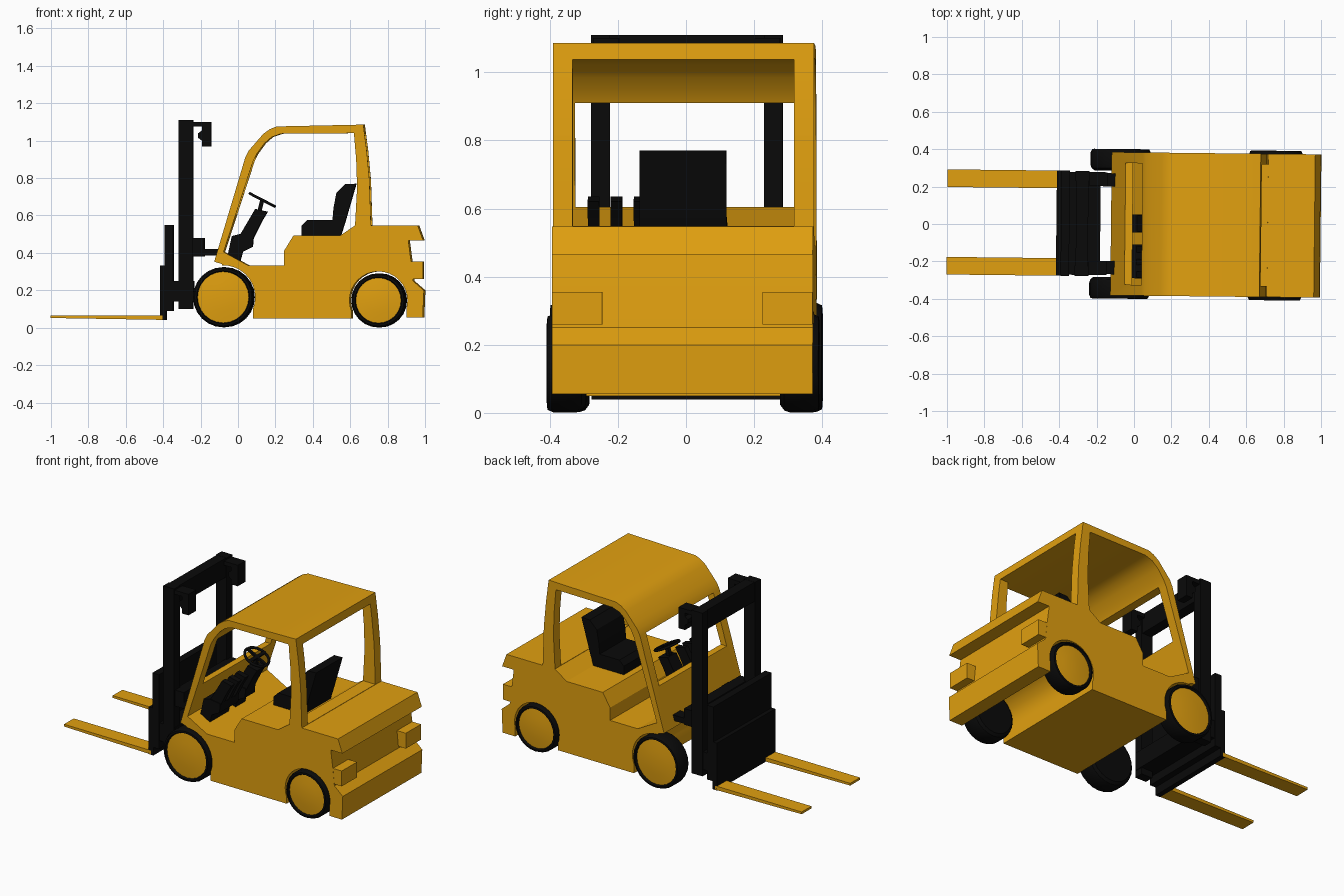
import bpy, bmesh, math
from mathutils import Matrix, Vector

if "Cube" in bpy.data.objects:
    bpy.data.objects.remove(bpy.data.objects["Cube"])


def material(name, rgb):
    m = bpy.data.materials.new(name)
    m.diffuse_color = (*rgb, 1)
    m.use_nodes = True
    m.node_tree.nodes["Principled BSDF"].inputs["Base Color"].default_value = m.diffuse_color
    return m


YELLOW = material("yellow paint", (0.75, 0.35, 0.005))
BLACK = material("black", (0.003, 0.003, 0.003))


def finish(name, bm, mat):
    bmesh.ops.recalc_face_normals(bm, faces=bm.faces)
    me = bpy.data.meshes.new(name)
    bm.to_mesh(me)
    bm.free()
    ob = bpy.data.objects.new(name, me)
    bpy.context.collection.objects.link(ob)
    me.materials.append(mat)
    return ob


def extrude(name, profile, y0, y1, mat):
    """Side profile (x, z) extruded across the width."""
    bm = bmesh.new()
    f = bm.faces.new([bm.verts.new((x, y0, z)) for x, z in profile])
    new = bmesh.ops.extrude_face_region(bm, geom=[f])["geom"]
    bmesh.ops.translate(bm, verts=[v for v in new if isinstance(v, bmesh.types.BMVert)],
                        vec=(0, y1 - y0, 0))
    return finish(name, bm, mat)


def box(name, x0, x1, y0, y1, z0, z1, mat):
    return extrude(name, [(x0, z0), (x1, z0), (x1, z1), (x0, z1)], y0, y1, mat)


def lathe(name, rings, cx, cz, side, mat, n=24):
    """Rings of (radius, y) turned around the y axis."""
    bm = bmesh.new()
    vs = [bm.verts.new((r, y, 0)) for r, y in rings]
    es = [bm.edges.new(p) for p in zip(vs, vs[1:])]
    bmesh.ops.spin(bm, geom=vs + es, axis=(0, 1, 0), cent=(0, 0, 0),
                   angle=2 * math.pi, steps=n, use_duplicate=False)
    bmesh.ops.remove_doubles(bm, verts=bm.verts, dist=1e-5)
    bmesh.ops.scale(bm, verts=bm.verts, vec=(1, side, 1))
    bmesh.ops.translate(bm, verts=bm.verts, vec=(cx, 0, cz))
    return finish(name, bm, mat)


def smooth(ob, angle=30):
    bpy.ops.object.select_all(action='DESELECT')
    ob.select_set(True)
    bpy.context.view_layer.objects.active = ob
    bpy.ops.object.shade_smooth_by_angle(angle=math.radians(angle))


def cut(ob, cutter):
    cutter.hide_render = True
    mod = ob.modifiers.new("cut", 'BOOLEAN')
    mod.operation, mod.solver, mod.object = 'DIFFERENCE', 'EXACT', cutter
    bpy.context.view_layer.objects.active = ob
    bpy.ops.object.modifier_apply(modifier=mod.name)
    bpy.data.objects.remove(cutter)


# wheel places: name, x, z, radius
WHEELS = [("front", -0.075, 0.163, 0.161), ("rear", 0.755, 0.146, 0.145)]

# body and cab shell in one silhouette
body = extrude("body_and_cab", [
    (-0.123, 0.353), (0.043, 0.91), (0.06, 0.945), (0.086, 0.975), (0.14, 1.037),
    (0.175, 1.062), (0.21, 1.076), (0.674, 1.086), (0.692, 0.95), (0.707, 0.79),
    (0.715, 0.547), (0.965, 0.547), (0.995, 0.465), (0.915, 0.465), (0.93, 0.35),
    (0.94, 0.25), (0.998, 0.2), (0.992, 0.055), (0.905, 0.055), (0.905, 0.15),
    (0.61, 0.15), (0.61, 0.05), (0.085, 0.05), (0.085, 0.18), (-0.08, 0.18),
    (-0.08, 0.34)], -0.383, 0.383, YELLOW)

# side door opening with floor and seat step
cut(body, extrude("cutter", [
    (-0.073, 0.405), (0.085, 0.89), (0.105, 0.93), (0.145, 0.985), (0.185, 1.02),
    (0.235, 1.037), (0.624, 1.04), (0.636, 0.9), (0.641, 0.75), (0.63, 0.547),
    (0.55, 0.492), (0.3, 0.492), (0.25, 0.41), (0.25, 0.332), (0.06, 0.332)],
    -0.6, 0.6, YELLOW))
# windscreen and rear window openings
cut(body, box("cutter", -0.3, 0.2, -0.325, 0.325, 0.605, 0.91, YELLOW))
cut(body, box("cutter", 0.5, 0.8, -0.325, 0.325, 0.549, 1.037, YELLOW))
# wheel arches
for _, x, z, r in WHEELS:
    cut(body, lathe("cutter", [(0, -0.6), (r + 0.01, -0.6), (r + 0.01, 0.6), (0, 0.6)],
                    x, z, 1, YELLOW, 32))
smooth(body, 25)

# wheels
for label, x, z, r in WHEELS:
    for tag, s in (("left", 1), ("right", -1)):
        k = r - 0.022
        smooth(lathe(f"{label}_{tag}_tyre", [
            (0, 0.285), (k, 0.285), (r - 0.006, 0.297), (r, 0.315), (r, 0.38),
            (r - 0.008, 0.398), (k + 0.003, 0.4), (k - 0.003, 0.385), (0, 0.38)],
            x, z, s, BLACK))
        smooth(lathe(f"{label}_{tag}_hub", [
            (0, 0.37), (k, 0.37), (k, 0.387), (k * 0.55, 0.393), (0, 0.396)],
            x, z, s, YELLOW))

# mirrored pairs: lamps, forks, mast posts, brackets, tilt cylinders
for tag, s in (("left", 1), ("right", -1)):
    box(f"rear_lamp_{tag}", 0.91, 0.99, s * 0.235, s * 0.382, 0.26, 0.355, YELLOW)
    extrude(f"fork_{tag}", [(-1, 0.066), (-1, 0.052), (-0.4, 0.042), (-0.4, 0.066)],
            s * 0.187, s * 0.281, YELLOW)
    box(f"mast_post_{tag}", -0.315, -0.24, s * 0.226, s * 0.281, 0.1, 1.11, BLACK)
    box(f"mast_bracket_plate_{tag}", -0.24, -0.145, s * 0.2, s * 0.275, 1.075, 1.1, BLACK)
    extrude(f"mast_bracket_{tag}", [
        (-0.145, 1.08), (-0.145, 0.97), (-0.19, 0.97), (-0.19, 1.0), (-0.21, 1.015),
        (-0.21, 1.04), (-0.19, 1.055), (-0.19, 1.08)], s * 0.2, s * 0.275, BLACK)
    box(f"tilt_cylinder_{tag}", -0.19, -0.09, s * 0.2, s * 0.27, 0.385, 0.42, BLACK)

# mast cross members
box("mast_top_bar", -0.31, -0.245, -0.24, 0.24, 0.99, 1.109, BLACK)
box("mast_middle_bar", -0.25, -0.18, -0.27, 0.27, 0.38, 0.48, BLACK)
box("mast_lower_bar", -0.35, -0.235, -0.275, 0.275, 0.14, 0.25, BLACK)

# fork carriage
box("carriage_backrest", -0.39, -0.345, -0.281, 0.281, 0.09, 0.55, BLACK)
box("carriage_plate", -0.415, -0.383, -0.281, 0.281, 0.04, 0.333, BLACK)

# seat
extrude("seat_cushion", [(0.34, 0.49), (0.34, 0.545), (0.37, 0.575), (0.54, 0.575),
                         (0.55, 0.49)], -0.13, 0.125, BLACK)
extrude("seat_back", [(0.505, 0.56), (0.55, 0.49), (0.575, 0.57), (0.633, 0.77),
                      (0.575, 0.768), (0.527, 0.72), (0.512, 0.64)], -0.13, 0.125, BLACK)

# steering column and lever console share one side profile
LOW = [(-0.055, 0.375), (0.01, 0.345), (0.027, 0.406), (0.08, 0.433), (0.085, 0.49),
       (0.01, 0.5), (-0.03, 0.49)]
HIGH = [(0.01, 0.49), (0.085, 0.48), (0.13, 0.57), (0.16, 0.62), (0.095, 0.635)]
extrude("column_base", LOW, -0.045, 0.05, BLACK)
extrude("column_upper", HIGH, -0.04, 0.045, BLACK)
extrude("lever_console", LOW, -0.29, -0.11, BLACK)
for i, y in enumerate((-0.27, -0.203, -0.135)):
    extrude(f"lever_{i + 1}", HIGH, y - 0.017, y + 0.017, BLACK)
extrude("steering_shaft", [(0.1, 0.61), (0.12, 0.6), (0.14, 0.68), (0.12, 0.69)],
        -0.012, 0.012, BLACK)

# steering wheel rim and spokes, tilted towards the seat
tilt = Matrix.Translation((0.13, 0, 0.683)) @ Matrix.Rotation(0.478, 4, 'Y')
rings = [(0.074 + 0.008 * math.cos(a), 0.008 * math.sin(a))
         for a in (i * math.pi / 3 for i in range(7))]
rim = lathe("steering_rim", rings, 0, 0, 1, BLACK, 20)
rim.data.transform(tilt @ Matrix.Rotation(math.pi / 2, 4, 'X'))
smooth(rim, 65)
for i in range(4):
    spoke = box(f"steering_spoke_{i + 1}", 0, 0.072, -0.009, 0.009, -0.006, 0.006, BLACK)
    spoke.data.transform(tilt @ Matrix.Rotation(i * math.pi / 2, 4, 'Z'))

# the whole truck stands very slightly turned
for ob in bpy.context.scene.objects:
    ob.data.transform(Matrix.Rotation(-0.011, 4, 'Z'))
